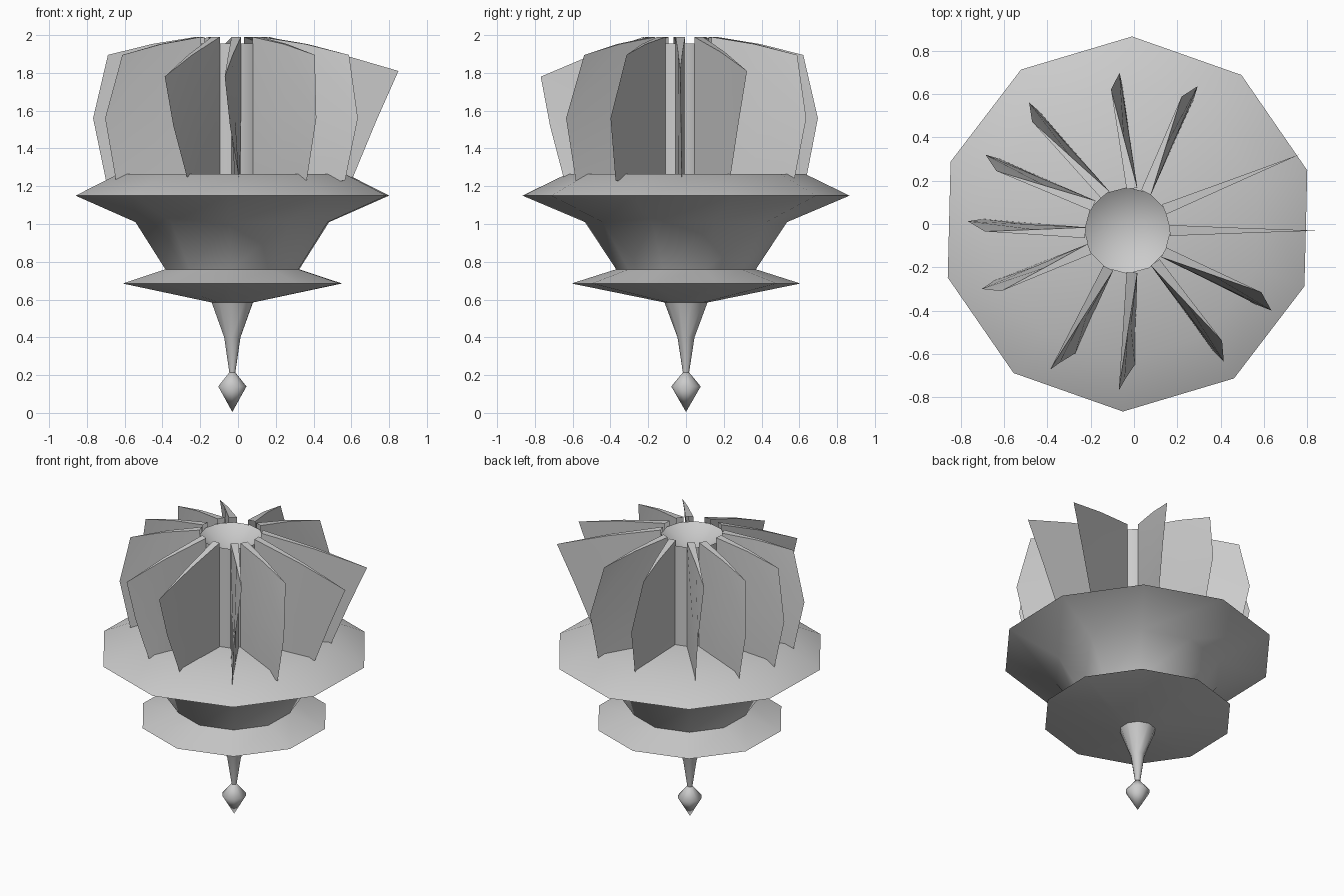
import bpy, bmesh, math
from mathutils import Vector

cube = bpy.data.objects.get("Cube")
if cube:
    bpy.data.objects.remove(cube)

grey = bpy.data.materials.new("plain grey")
grey.use_nodes = True
COL = (0.6, 0.6, 0.6, 1)
grey.diffuse_color = COL
grey.node_tree.nodes["Principled BSDF"].inputs["Base Color"].default_value = COL

AXIS = Vector((-0.03, 0.0, 0.0))        # axis of the turned body
HUB = Vector((-0.03, -0.03, 0.0))       # axis of the fin cluster


def finish(name, bm, angle):
    bmesh.ops.remove_doubles(bm, verts=bm.verts, dist=0.0005)
    bmesh.ops.recalc_face_normals(bm, faces=bm.faces)
    me = bpy.data.meshes.new(name)
    bm.to_mesh(me)
    bm.free()
    me.materials.append(grey)
    ob = bpy.data.objects.new(name, me)
    bpy.context.collection.objects.link(ob)
    bpy.ops.object.select_all(action='DESELECT')
    ob.select_set(True)
    bpy.context.view_layer.objects.active = ob
    bpy.ops.object.shade_smooth_by_angle(angle=math.radians(angle))
    return ob


def polar(centre, r, deg, z):
    a = math.radians(deg)
    return centre + Vector((r * math.cos(a), r * math.sin(a), z))


def lathe(name, profile, centre, sides, start, angle):
    """Turn a (radius, z) profile round a vertical axis; radius 0 is a tip."""
    bm = bmesh.new()
    rings = []
    for r, z in profile:
        n = sides if r else 1
        rings.append([bm.verts.new(polar(centre, r, start + 360 * i / sides, z))
                      for i in range(n)])
    for lo, hi in zip(rings, rings[1:]):
        for i in range(sides):
            j = (i + 1) % sides
            quad = [lo[i % len(lo)], lo[j % len(lo)], hi[j % len(hi)], hi[i % len(hi)]]
            bm.faces.new(list(dict.fromkeys(quad)))
    return finish(name, bm, angle)


# Hanging tip and stem
lathe("tip_bead", [(0, 0.005), (0.078, 0.14), (0.016, 0.215), (0, 0.215)],
      AXIS, 10, 88.6, 80)
lathe("stem", [(0, 0.21), (0.016, 0.21), (0.045, 0.4), (0.116, 0.59), (0, 0.59)],
      AXIS, 10, 88.6, 45)

# Stacked discs and cup
lathe("body", [(0, 0.585), (0.116, 0.585), (0.606, 0.685), (0.37, 0.76), (0.535, 1.01),
               (0.866, 1.15), (0.63, 1.265), (0, 1.265)], AXIS, 10, 88.6, 35)

# Hollow hub holding the fins
lathe("fin_hub", [(0, 1.2), (0.2, 1.2), (0.2, 1.58), (0.2, 1.955), (0, 1.82)],
      HUB, 12, 0, 40)

# Outer edge of a fin, top to bottom: (radius, z, twist in degrees)
ROUNDED = [(0.68, 1.895, 4), (0.76, 1.56, 0), (0.69, 1.23, -1)]
FLARED = [(0.77, 1.78, -2), (0.72, 1.52, 0), (0.65, 1.25, 4)]
WIDE = [(0.88, 1.81, 0), (0.76, 1.54, 0), (0.64, 1.25, 0)]

# (direction of outer edge, shape, radius scale, direction of root)
FINS = [(93, ROUNDED, 0.92, 84), (63, ROUNDED, 0.94, 64), (22, WIDE, 0.98, 30),
        (-2, WIDE, 1.0, 0), (-31, ROUNDED, 1.02, -31), (-55, ROUNDED, 1.02, -49),
        (-91, FLARED, 1.0, -84), (-116, FLARED, 0.99, -117), (-156, ROUNDED, 0.97, -154),
        (179, ROUNDED, 0.97, 183), (154, ROUNDED, 0.96, 144), (129, ROUNDED, 0.95, 122)]


def fin(name, deg, shape, scale, root_deg):
    """Thin wedge: wide at the hub, closing to a single outer edge."""
    bm = bmesh.new()
    outer = [polar(AXIS, r * scale, deg + t, z) for r, z, t in shape]
    root = [polar(HUB, 0.195, root_deg, z) for z in (1.99, 1.58, 1.2)]
    middle = [a.lerp(b, 0.5) for a, b in zip(root, outer)]
    middle[0].z += 0.01
    side = (outer[1] - root[1]).cross(Vector((0, 0, 1))).normalized()
    sheets = []
    for s in (-1, 1):
        cols = [[bm.verts.new(p + side * s * w) for p in pts]
                for pts, w in ((root, 0.025), (middle, 0.012), (outer, 0.0))]
        sheets.append(cols)
        for a, b in zip(cols, cols[1:]):
            for k in range(2):
                bm.faces.new([a[k], b[k], b[k + 1], a[k + 1]])
    # Close the top and bottom of the wedge
    left, right = sheets
    for k in (0, 2):
        for c in range(2):
            bm.faces.new([left[c][k], left[c + 1][k], right[c + 1][k], right[c][k]])
    return finish(name, bm, 40)


for i, (deg, shape, scale, root_deg) in enumerate(FINS, 1):
    fin(f"fin_{i:02d}", deg, shape, scale, root_deg)
